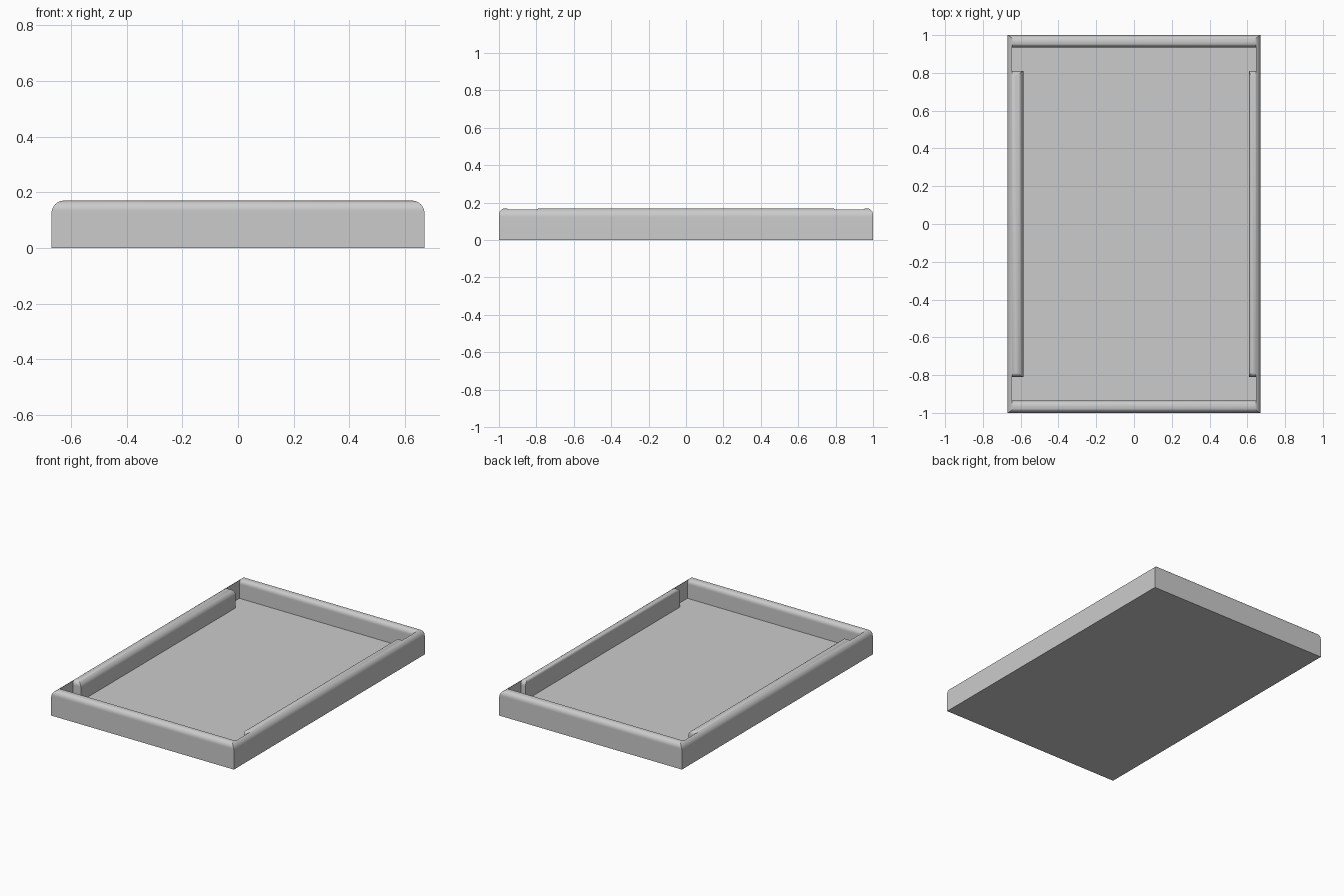
import bpy, bmesh, math

cube = bpy.data.objects.get("Cube")
if cube:
    bpy.data.objects.remove(cube)

HALF_X, HALF_Y, TOP, FLOOR = 0.67, 1.0, 0.17, 0.045
SIDE_R, END_R = 0.045, 0.035      # outer rim radii
STEPS = 12

grey = bpy.data.materials.new("plain grey")
grey.use_nodes = True
colour = (0.6, 0.6, 0.6, 1)
grey.diffuse_color = colour
grey.node_tree.nodes["Principled BSDF"].inputs["Base Color"].default_value = colour


def inset(z, r):
    """How far a rounded top edge of radius r has drawn in at height z."""
    u = max(0, z - TOP + r)
    return r - math.sqrt(max(0, r * r - u * u))


def levels(limit=TOP):
    arc = [TOP - SIDE_R + SIDE_R * math.sin(math.pi / 2 * i / STEPS)
           for i in range(STEPS + 1)]
    return [0] + [z for z in arc if z <= limit + 1e-6]


def stack(name, zs, rect):
    """Loft a solid through one rectangle (x0, x1, y0, y1) per height."""
    bm = bmesh.new()
    rings = []
    for z in zs:
        x0, x1, y0, y1 = rect(z)
        corners = ((x0, y0), (x1, y0), (x1, y1), (x0, y1))
        rings.append([bm.verts.new((x, y, z)) for x, y in corners])
    for low, high in zip(rings, rings[1:]):
        for i in range(4):
            j = (i + 1) % 4
            bm.faces.new((low[i], low[j], high[j], high[i]))
    bm.faces.new(rings[0][::-1])
    bm.faces.new(rings[-1])
    bmesh.ops.remove_doubles(bm, verts=bm.verts, dist=1e-5)
    bmesh.ops.recalc_face_normals(bm, faces=bm.faces)
    mesh = bpy.data.meshes.new(name)
    bm.to_mesh(mesh)
    bm.free()
    mesh.materials.append(grey)
    obj = bpy.data.objects.new(name, mesh)
    bpy.context.collection.objects.link(obj)
    bpy.ops.object.select_all(action='DESELECT')
    obj.select_set(True)
    bpy.context.view_layer.objects.active = obj
    bpy.ops.object.shade_smooth_by_angle(angle=math.radians(35))


def half_x(z):
    return HALF_X - inset(z, SIDE_R)


# Floor panel
stack("floor", [0, FLOOR], lambda z: (-0.65, 0.65, -0.97, 0.97))

# Rounded end walls, trimmed to the side rounding
for name, s in (("front_wall", -1), ("back_wall", 1)):
    def end_rect(z):
        ys = sorted((s * (0.935 + inset(z, 0.03)), s * (HALF_Y - inset(z, END_R))))
        return (-half_x(z), half_x(z), *ys)
    stack(name, levels(), end_rect)

# Thin side walls with a thicker rounded rail along the middle of each
for side, s, inner in (("right", -1, 0.585), ("left", 1, 0.61)):
    def wall_rect(z):
        return (*sorted((s * 0.645, s * half_x(z))), -0.95, 0.95)

    def rail_rect(z):
        xs = sorted((s * (inner + inset(z, 0.625 - inner)), s * min(0.65, half_x(z))))
        end = 0.81 - inset(z, 0.03)
        return (*xs, -end, end)

    stack(side + "_wall", levels(0.1645), wall_rect)
    stack(side + "_rail", levels(), rail_rect)
